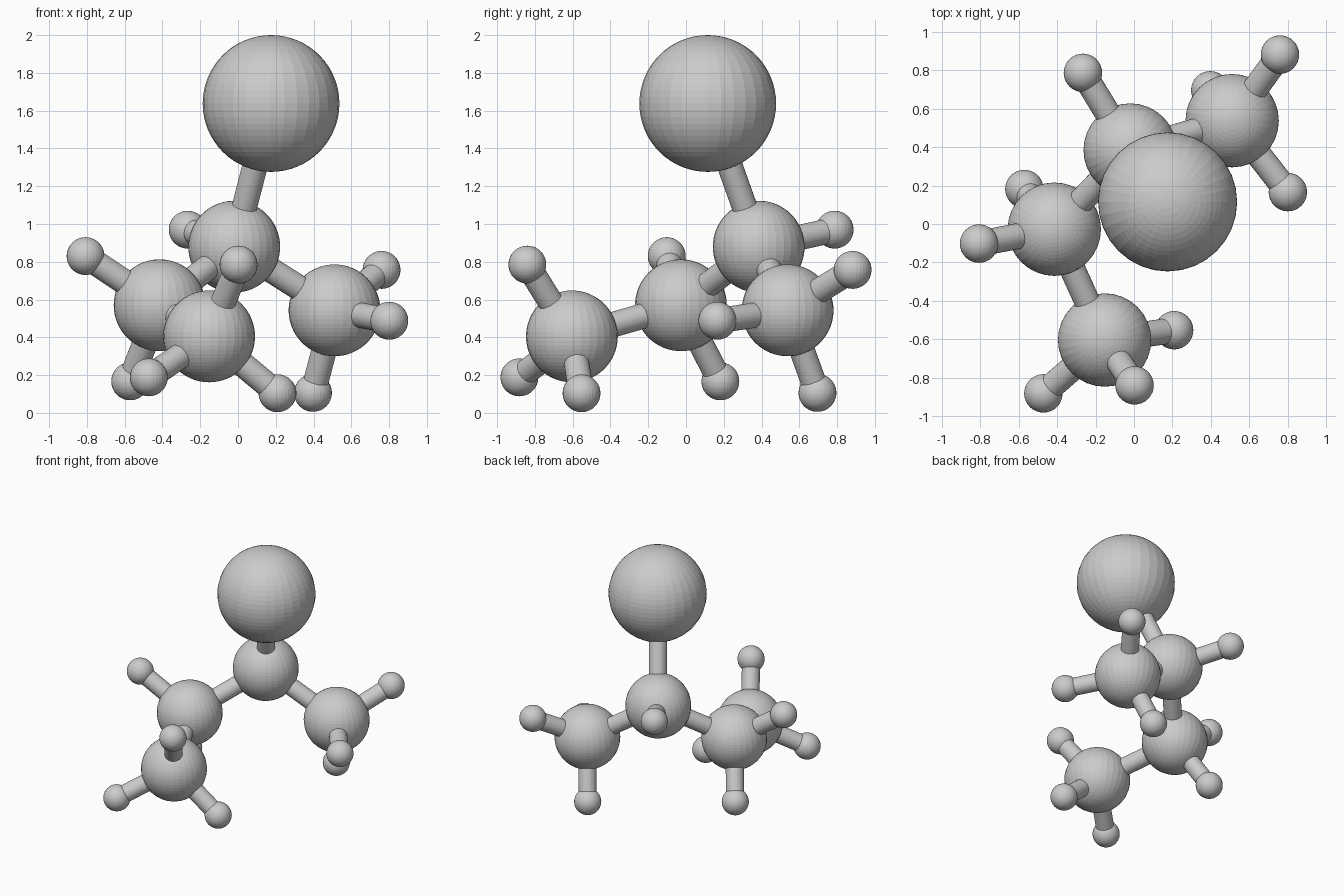
import bpy
from mathutils import Vector

cube = bpy.data.objects.get("Cube")
if cube:
    bpy.data.objects.remove(cube, do_unlink=True)

grey = bpy.data.materials.new("plain_grey")
grey.use_nodes = True
colour = (0.6, 0.6, 0.6, 1)
grey.diffuse_color = colour
grey.node_tree.nodes["Principled BSDF"].inputs["Base Color"].default_value = colour

LARGE, MEDIUM, SMALL, ROD = 0.362, 0.243, 0.1, 0.067


def finish(name):
    obj = bpy.context.object
    obj.name = name
    obj.data.materials.append(grey)


def ball(name, centre, radius):
    bpy.ops.mesh.primitive_uv_sphere_add(
        segments=32, ring_count=32, radius=radius, location=centre)
    finish(name)


def rod(name, start, end):
    a, b = Vector(start), Vector(end)
    bpy.ops.mesh.primitive_cylinder_add(
        vertices=32, radius=ROD, depth=(b - a).length, location=(a + b) / 2)
    bpy.context.object.rotation_euler = (b - a).to_track_quat('Z', 'Y').to_euler()
    finish(name)


# Medium balls forming the chain
chain = {
    "upper": (-0.02, 0.385, 0.88),
    "middle": (-0.415, -0.027, 0.57),
    "front": (-0.153, -0.604, 0.405),
    "left": (0.511, 0.538, 0.543),
}
for name, centre in chain.items():
    ball(name + "_chain_ball", centre, MEDIUM)
for a, b in (("upper", "middle"), ("middle", "front"), ("upper", "left")):
    rod(f"{a}_to_{b}_rod", chain[a], chain[b])

# Large ball on top
top = (0.175, 0.115, 1.638)
ball("large_top_ball", top, LARGE)
rod("large_top_rod", chain["upper"], top)

# Small end balls, grouped by the chain ball that carries them
ends = {
    "upper": [(-0.266, 0.787, 0.97)],
    "middle": [(-0.807, -0.102, 0.83), (-0.571, 0.182, 0.167)],
    "front": [(-0.472, -0.882, 0.188), (0.003, -0.84, 0.785), (0.209, -0.553, 0.104)],
    "left": [(0.397, 0.696, 0.106), (0.76, 0.882, 0.757), (0.801, 0.166, 0.488)],
}
for name, centres in ends.items():
    for i, centre in enumerate(centres, 1):
        ball(f"{name}_end_ball_{i}", centre, SMALL)
        rod(f"{name}_end_rod_{i}", chain[name], centre)
